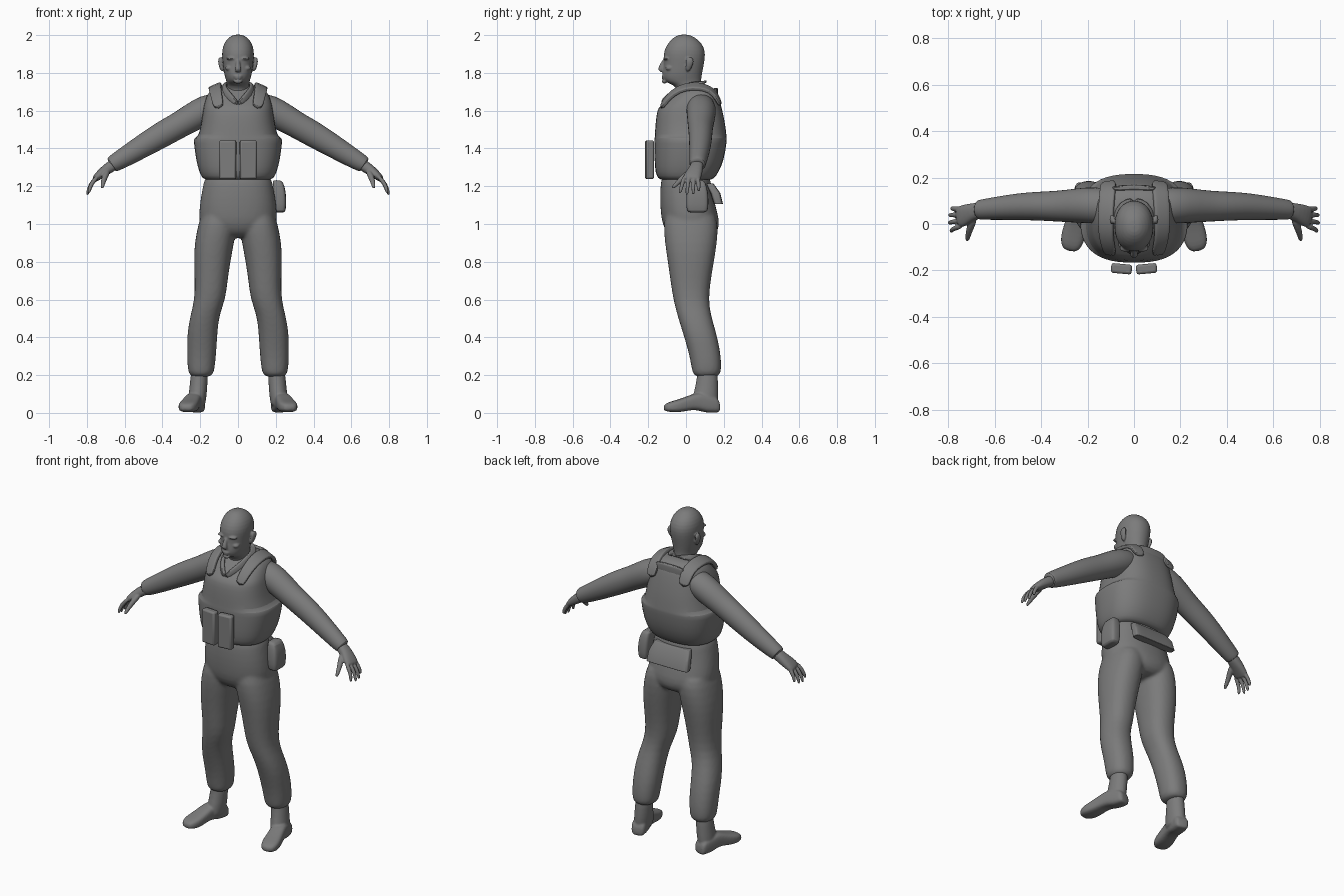
import bpy, bmesh, math
from mathutils import Vector, Matrix

grey = bpy.data.materials.new("plain_grey")
grey.diffuse_color = (0.2, 0.2, 0.2, 1)


def finish(name, bm, mirror=False, subsurf=0, voxel=0, smooth=0, bevel=0, angle=40):
    """Turn a bmesh into a named object with its modifier stack."""
    bmesh.ops.recalc_face_normals(bm, faces=bm.faces)
    me = bpy.data.meshes.new(name)
    bm.to_mesh(me)
    bm.free()
    me.materials.append(grey)
    me.shade_smooth()
    me.set_sharp_from_angle(angle=math.radians(angle))
    ob = bpy.data.objects.new(name, me)
    bpy.context.collection.objects.link(ob)
    if mirror:
        m = ob.modifiers.new("mirror", 'MIRROR')
        m.use_mirror_merge = False
    if bevel:
        m = ob.modifiers.new("bevel", 'BEVEL')
        m.width, m.segments = bevel, 2
    if subsurf:
        m = ob.modifiers.new("subsurf", 'SUBSURF')
        m.levels = m.render_levels = subsurf
    if voxel:
        m = ob.modifiers.new("fuse", 'REMESH')
        m.mode, m.voxel_size, m.use_smooth_shade = 'VOXEL', voxel, True
    if smooth:
        m = ob.modifiers.new("relax", 'SMOOTH')
        m.factor, m.iterations = 0.5, smooth
    return ob


def tube(bm, pts, side=(0, 1, 0), axis=None, n=16, e=2.0):
    """Loft superellipse rings along points (x, y, z, a, b); b runs along side."""
    rings = []
    P = [Vector(p[:3]) for p in pts]
    for i, p in enumerate(pts):
        t = Vector(axis) if axis else (P[min(i + 1, len(P) - 1)] - P[max(i - 1, 0)])
        t.normalize()
        v = Vector(side)
        v = (v - t * v.dot(t)).normalized()
        u = v.cross(t)
        ring = []
        for k in range(n):
            w = 2 * math.pi * (k + 0.5) / n
            c, s = math.cos(w), math.sin(w)
            c = math.copysign(abs(c) ** (2 / e), c)
            s = math.copysign(abs(s) ** (2 / e), s)
            ring.append(bm.verts.new(P[i] + u * (p[3] * c) + v * (p[4] * s)))
        rings.append(ring)
    for r, q in zip(rings, rings[1:]):
        for k in range(n):
            bm.faces.new((r[k], r[(k + 1) % n], q[(k + 1) % n], q[k]))
    bm.faces.new(rings[0][::-1])
    bm.faces.new(rings[-1])


def stack(bm, rows, n=20, e=2.0):
    """Horizontal rings from (z, half width, front y, back y)."""
    tube(bm, [(0, (f + b) / 2, z, rx, (b - f) / 2) for z, rx, f, b in rows],
         axis=(0, 0, 1), n=n, e=e)


def ball(bm, loc, size):
    bmesh.ops.create_uvsphere(bm, u_segments=16, v_segments=10, radius=1,
                              matrix=Matrix.Translation(loc) @ Matrix.Diagonal((*size, 1)))


# Head and neck
bm = bmesh.new()
stack(bm, [(1.62, .072, -.04, .09), (1.70, .062, -.045, .085), (1.735, .06, -.06, .082),
           (1.75, .061, -.108, .081), (1.77, .067, -.124, .082), (1.80, .075, -.126, .087),
           (1.84, .08, -.118, .095), (1.88, .085, -.121, .102), (1.92, .086, -.117, .102),
           (1.96, .074, -.095, .083), (1.988, .05, -.066, .048), (2.004, .02, -.035, .015)], e=2.15)
tube(bm, [(0, -.112, 1.878, .008, .008), (0, -.127, 1.845, .011, .012),
          (0, -.137, 1.818, .019, .015), (0, -.126, 1.803, .016, .01)], axis=(0, 0, 1), n=12)
ball(bm, (0, -.117, 1.783), (.026, .013, .006))
ball(bm, (0, -.116, 1.772), (.022, .013, .006))
ball(bm, (0, -.114, 1.755), (.024, .014, .012))
for s in (-1, 1):
    ball(bm, (s * .034, -.104, 1.876), (.03, .018, .008))
    ball(bm, (s * .047, -.088, 1.825), (.022, .022, .014))
    tube(bm, [(s * .08, .008, 1.805, .01, .011), (s * .092, .016, 1.84, .012, .02),
              (s * .097, .021, 1.865, .011, .024), (s * .092, .021, 1.885, .008, .015)], n=10)
finish("head", bm, subsurf=1, voxel=.005, smooth=3)

# Padded vest with stepped side panels
bm = bmesh.new()
stack(bm, [(1.232, .17, -.13, .13), (1.24, .187, -.148, .148), (1.27, .205, -.163, .172),
           (1.34, .224, -.168, .203), (1.44, .236, -.168, .217), (1.456, .234, -.167, .217),
           (1.463, .208, -.166, .216), (1.54, .195, -.162, .207), (1.605, .185, -.153, .192),
           (1.625, .182, -.138, .187), (1.67, .17, -.09, .174), (1.70, .155, -.055, .163),
           (1.725, .12, -.03, .13), (1.735, .08, -.01, .1)], n=28, e=2.6)
finish("vest", bm, subsurf=1)

# Shoulder straps of the vest
bm = bmesh.new()
tube(bm, [(.10, -.135, 1.61, .012, .028), (.112, -.098, 1.67, .012, .03),
          (.122, -.04, 1.715, .012, .034), (.122, .03, 1.732, .012, .036),
          (.118, .1, 1.725, .012, .036), (.112, .155, 1.695, .012, .036),
          (.11, .185, 1.62, .01, .034)], side=(1, 0, -.45), n=12, e=5)
finish("shoulder_strap", bm, mirror=True, subsurf=1)

# Back neck plate of the vest
bm = bmesh.new()
tube(bm, [(-.11, .15, 1.69, .03, .012), (0, .162, 1.692, .03, .012),
          (.11, .15, 1.69, .03, .012)], n=12, e=5)
finish("back_plate", bm, subsurf=1)

# Shirt collar with a V opening
bm = bmesh.new()
tube(bm, [(.002, -.128, 1.632, .014, .012), (.04, -.1, 1.67, .018, .012),
          (.077, -.035, 1.712, .02, .01), (.078, .03, 1.735, .02, .009),
          (.052, .083, 1.748, .02, .009), (0, .102, 1.752, .02, .009)],
     side=(.8, -.6, .25), n=12, e=3.5)
finish("shirt_collar", bm, mirror=True, subsurf=1)

# Sleeves
bm = bmesh.new()
tube(bm, [(.06, .07, 1.64, .05, .06), (.13, .078, 1.622, .076, .08),
          (.2, .082, 1.59, .081, .08), (.3, .077, 1.53, .071, .07),
          (.36, .077, 1.497, .071, .066), (.42, .077, 1.463, .069, .063),
          (.5, .075, 1.415, .063, .059), (.6, .067, 1.354, .054, .05),
          (.655, .062, 1.322, .047, .045), (.668, .061, 1.314, .044, .043),
          (.672, .061, 1.311, .032, .034)])
finish("sleeve", bm, mirror=True, subsurf=1)

# Hands with spread fingers
bm = bmesh.new()
tube(bm, [(.63, .063, 1.333, .03, .034), (.68, .057, 1.3, .031, .035),
          (.715, .045, 1.274, .027, .043), (.745, .032, 1.25, .021, .048),
          (.762, .027, 1.232, .015, .044)], e=2.4)
for y0, y1, x1, z1 in ((.064, .068, .786, 1.172), (.04, .038, .797, 1.152),
                       (.015, .004, .799, 1.148), (-.008, -.033, .79, 1.16)):
    tube(bm, [(.742, y0, 1.252, .012, .012), (.768, (y0 * 2 + y1) / 3, 1.225, .0125, .0115),
              (.785 + (x1 - .79) / 2, (y0 + 2 * y1) / 3, 1.194, .011, .0105),
              (x1, y1, z1, .008, .008)], n=10)
tube(bm, [(.688, .03, 1.285, .018, .018), (.705, -.012, 1.25, .017, .017),
          (.715, -.045, 1.218, .013, .013), (.72, -.075, 1.187, .009, .009)], side=(1, 0, 0), n=10)
finish("hand", bm, mirror=True, subsurf=1, voxel=.004, smooth=2)

# Trousers: pelvis and two legs fused together
bm = bmesh.new()
stack(bm, [(1.28, .17, -.125, .125), (1.22, .183, -.135, .132), (1.14, .199, -.139, .145),
           (1.06, .208, -.135, .168), (1.0, .207, -.127, .18), (.95, .16, -.1, .165),
           (.925, .09, -.06, .12)], n=24, e=2.3)
for s in (-1, 1):
    tube(bm, [(s * x, y, z, a, b) for z, x, y, a, b in (
        (1.08, .1, .02, .09, .13), (1.0, .107, .026, .104, .148), (.9, .126, .026, .106, .14),
        (.8, .137, .026, .098, .124), (.7, .142, .024, .088, .108), (.6, .148, .026, .083, .095),
        (.52, .175, .042, .077, .09), (.43, .189, .07, .081, .09), (.33, .192, .097, .079, .086),
        (.25, .195, .108, .074, .081), (.212, .195, .109, .068, .076),
        (.198, .196, .109, .056, .064), (.19, .196, .109, .04, .045))], axis=(0, 0, 1), n=18, e=2.3)
finish("trousers", bm, subsurf=1, voxel=.01, smooth=4)

# Boots: ankle shaft fused with a foot turned outward
bm = bmesh.new()
tube(bm, [(.203, .113, .25, .045, .055), (.207, .113, .17, .047, .057),
          (.212, .106, .11, .049, .066), (.218, .1, .06, .048, .07),
          (.218, .1, .03, .044, .066)], axis=(0, 0, 1))
foot = []
for t, half, low, high in ((0, .034, .004, .05), (.06, .043, 0, .09), (.25, .045, 0, .1),
                           (.36, .045, .012, .11), (.5, .046, .016, .098), (.65, .05, .006, .08),
                           (.8, .053, .002, .066), (.92, .045, .006, .056), (1, .026, .012, .04)):
    foot.append((.208 + .07 * t, .178 - .296 * t, (low + high) / 2, (high - low) / 2, half))
tube(bm, foot, side=(1, .24, 0), axis=(.23, -.97, 0), e=3.2)
finish("boot", bm, mirror=True, subsurf=1, voxel=.006, smooth=2)

# Twin pouches on the chest
for s, name in ((-1, "chest_pouch_left"), (1, "chest_pouch_right")):
    bm = bmesh.new()
    m = (Matrix.Translation((s * .054, -.193, 1.34)) @ Matrix.Rotation(s * .09, 4, 'Z')
         @ Matrix.Diagonal((.09, .042, .205, 1)))
    bmesh.ops.create_cube(bm, size=1, matrix=m)
    finish(name, bm, bevel=.01)

# Rounded pouch on one hip
bm = bmesh.new()
tube(bm, [(.205, .058, 1.232, .02, .035), (.212, .058, 1.222, .028, .045),
          (.219, .06, 1.17, .036, .058), (.222, .06, 1.1, .034, .06),
          (.222, .06, 1.068, .03, .055), (.222, .06, 1.06, .02, .042)],
     axis=(0, 0, 1), n=16, e=4)
finish("hip_pouch", bm, subsurf=1)

# Flared pouch at the back of the waist
bm = bmesh.new()
tube(bm, [(.0, .125, 1.215, .12, .02), (.0, .155, 1.165, .135, .026),
          (.0, .172, 1.105, .14, .024)], axis=(0, 0, 1), n=20, e=6)
finish("back_pouch", bm, bevel=.004)
